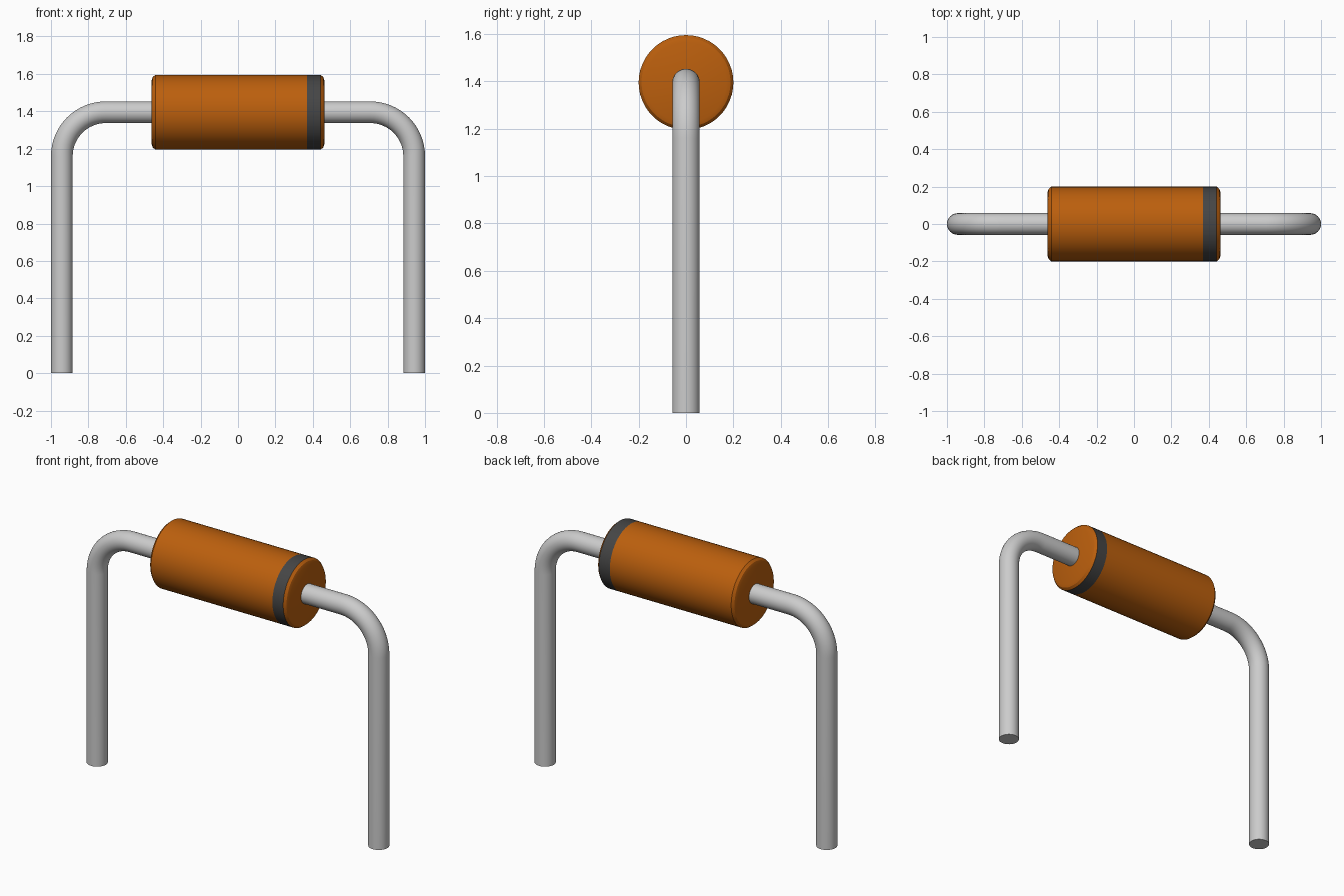
import bpy, bmesh, math
from mathutils import Vector

cube = bpy.data.objects.get("Cube")
if cube:
    bpy.data.objects.remove(cube)


def material(name, rgb):
    m = bpy.data.materials.new(name)
    m.use_nodes = True
    m.diffuse_color = (*rgb, 1)
    m.node_tree.nodes["Principled BSDF"].inputs["Base Color"].default_value = (*rgb, 1)
    return m


orange = material("orange_casing", (0.50, 0.115, 0.004))
grey = material("dark_grey_band", (0.06, 0.06, 0.06))
metal = material("light_grey_metal", (0.60, 0.60, 0.60))


def loft(name, rings, mats):
    """Skin a list of point rings and cap both ends."""
    bm = bmesh.new()
    loops = [[bm.verts.new(p) for p in ring] for ring in rings]
    n = len(loops[0])
    for a, b in zip(loops, loops[1:]):
        for i in range(n):
            j = (i + 1) % n
            bm.faces.new((a[i], a[j], b[j], b[i]))
    bm.faces.new(loops[0])
    bm.faces.new(loops[-1])
    bmesh.ops.recalc_face_normals(bm, faces=bm.faces)
    mesh = bpy.data.meshes.new(name)
    bm.to_mesh(mesh)
    bm.free()
    for m in mats:
        mesh.materials.append(m)
    obj = bpy.data.objects.new(name, mesh)
    bpy.context.collection.objects.link(obj)
    bpy.ops.object.select_all(action="DESELECT")
    obj.select_set(True)
    bpy.context.view_layer.objects.active = obj
    bpy.ops.object.shade_smooth_by_angle(angle=math.radians(30))
    return obj


def ring(center, u, v, radius, sides):
    return [center + radius * (u * math.cos(t) + v * math.sin(t))
            for t in (math.tau * i / sides for i in range(sides))]


X, Y, Z = Vector((1, 0, 0)), Vector((0, 1, 0)), Vector((0, 0, 1))
AXIS_Z, BODY_R, HALF = 1.395, 0.2, 0.462
LEAD_R, LEAD_X, BEND = 0.058, 0.942, 0.235

# Casing: bevelled cylinder with a painted band near its left end
BEVEL = 0.02
band_start, band_end = 0.37, HALF - BEVEL
profile = [(-HALF, BODY_R - 0.03), (-HALF + 0.006, BODY_R - 0.012), (-HALF + BEVEL, BODY_R),
           (band_start, BODY_R), (band_end, BODY_R),
           (HALF - 0.006, BODY_R - 0.012), (HALF, BODY_R - 0.03)]
casing = loft("casing", [ring(X * x + Z * AXIS_Z, Y, Z, r, 48) for x, r in profile],
              [orange, grey])
for face in casing.data.polygons:
    if band_start < face.center.x < band_end:
        face.material_index = 1

# Leads: round wire running out of the casing and bending down to the ground
for name, side in (("left_lead", 1), ("right_lead", -1)):
    out = X * side
    corner = out * (LEAD_X - BEND) + Z * (AXIS_Z - BEND)
    rings = [ring(out * (HALF - 0.05) + Z * AXIS_Z, Y, Z, LEAD_R, 32)]
    for k in range(17):
        t = math.pi / 2 * k / 16
        radial = out * math.sin(t) + Z * math.cos(t)
        rings.append(ring(corner + radial * BEND, Y, radial, LEAD_R, 32))
    rings.append(ring(out * LEAD_X, Y, out, LEAD_R, 32))
    loft(name, rings, [metal])
